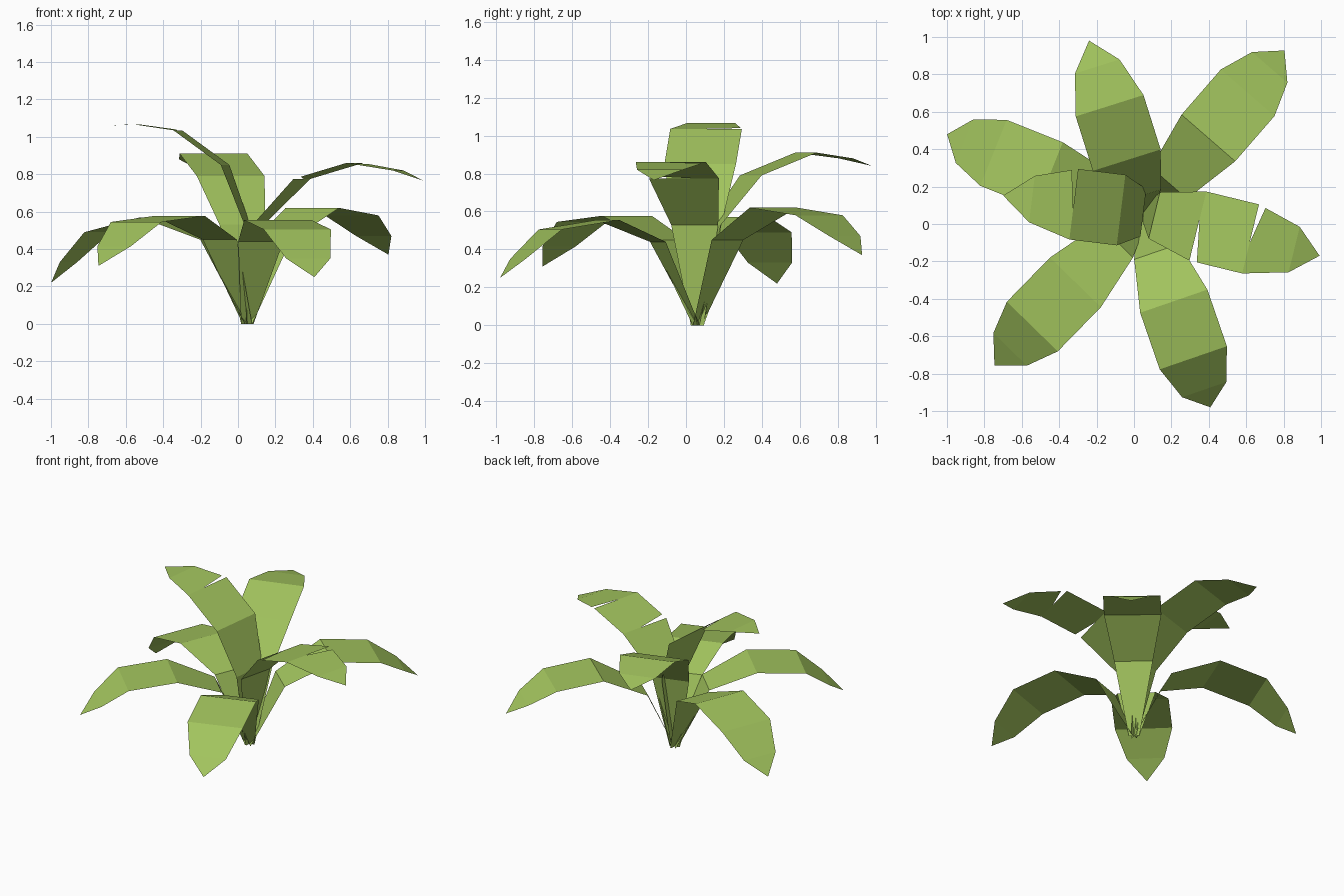
import bpy
from math import radians, cos, sin
from mathutils import Vector

if "Cube" in bpy.data.objects:
    bpy.data.objects.remove(bpy.data.objects["Cube"])

green = bpy.data.materials.new("leaf green")
green.diffuse_color = (0.36, 0.55, 0.11, 1)
green.use_nodes = True
green.node_tree.nodes["Principled BSDF"].inputs["Base Color"].default_value = green.diffuse_color

CROWN = Vector((0.05, 0.06, 0))            # where all stalks meet
WIDTHS = (0.07, 0.255, 0.38, 0.38, 0.25)   # blade width at each fold
LEFT, RIGHT = 1, -1


def leaf(name, heading, folds, notches=()):
    """Folded strip leaf; folds = (distance, height), notches = (fold, side)."""
    a = radians(heading)
    out, across = Vector((cos(a), sin(a), 0)), Vector((-sin(a), cos(a), 0))
    mids = [CROWN] + [CROWN + out * r + Vector((0, 0, z)) for r, z in folds]
    rows = [(m + across * w / 2, m - across * w / 2) for m, w in zip(mids, WIDTHS)]
    tip = mids[-1]
    verts, faces = [], []

    def face(points):
        start = len(verts)
        verts.extend(points)
        faces.append(range(start, start + len(points)))

    # panels between folds, with a torn wedge just past a notched fold
    for i in range(len(rows)):
        l, r = rows[i]
        near = [l, r]
        end_l, end_r = rows[i + 1] if i + 1 < len(rows) else (tip, tip)
        if (i, RIGHT) in notches:
            near = [l, r.lerp(l, 0.6), r.lerp(end_r, 0.14)]
        elif (i, LEFT) in notches:
            near = [l.lerp(end_l, 0.16), l.lerp(r, 0.56), r]
        face(near + ([tip] if end_l is tip else [end_r, end_l]))

    mesh = bpy.data.meshes.new(name)
    mesh.from_pydata([tuple(v) for v in verts], [], [list(f) for f in faces])
    mesh.materials.append(green)
    obj = bpy.data.objects.new(name, mesh)
    bpy.context.collection.objects.link(obj)
    # join the panels along their folds
    bpy.context.view_layer.objects.active = obj
    weld = obj.modifiers.new("weld", 'WELD')
    weld.merge_threshold = 0.0005


# upright inner leaves
leaf("back_tall_leaf", 107.5,
     ((0.09, 0.53), (0.295, 0.79), (0.60, 0.91), (0.82, 0.88), (0.965, 0.84)))
leaf("right_tall_leaf", -13.7,
     ((0.06, 0.53), (0.30, 0.775), (0.59, 0.86), (0.83, 0.82), (0.97, 0.765)),
     ((2, RIGHT), (3, LEFT)))
leaf("left_tall_leaf", 173,
     ((0.0, 0.53), (0.12, 0.85), (0.375, 1.035), (0.60, 1.067), (0.755, 1.06)),
     ((3, RIGHT),))

# drooping outer leaves
leaf("back_right_leaf", 49,
     ((0.21, 0.45), (0.53, 0.62), (0.85, 0.58), (1.03, 0.47), (1.15, 0.37)))
leaf("front_right_leaf", -71,
     ((0.22, 0.44), (0.50, 0.555), (0.82, 0.505), (1.00, 0.35), (1.10, 0.25)))
leaf("front_left_leaf", 225.7,
     ((0.21, 0.45), (0.52, 0.577), (0.85, 0.545), (1.02, 0.415), (1.14, 0.31)))
leaf("left_leaf", 158.2,
     ((0.22, 0.45), (0.54, 0.57), (0.863, 0.49), (1.03, 0.33), (1.13, 0.22)))
